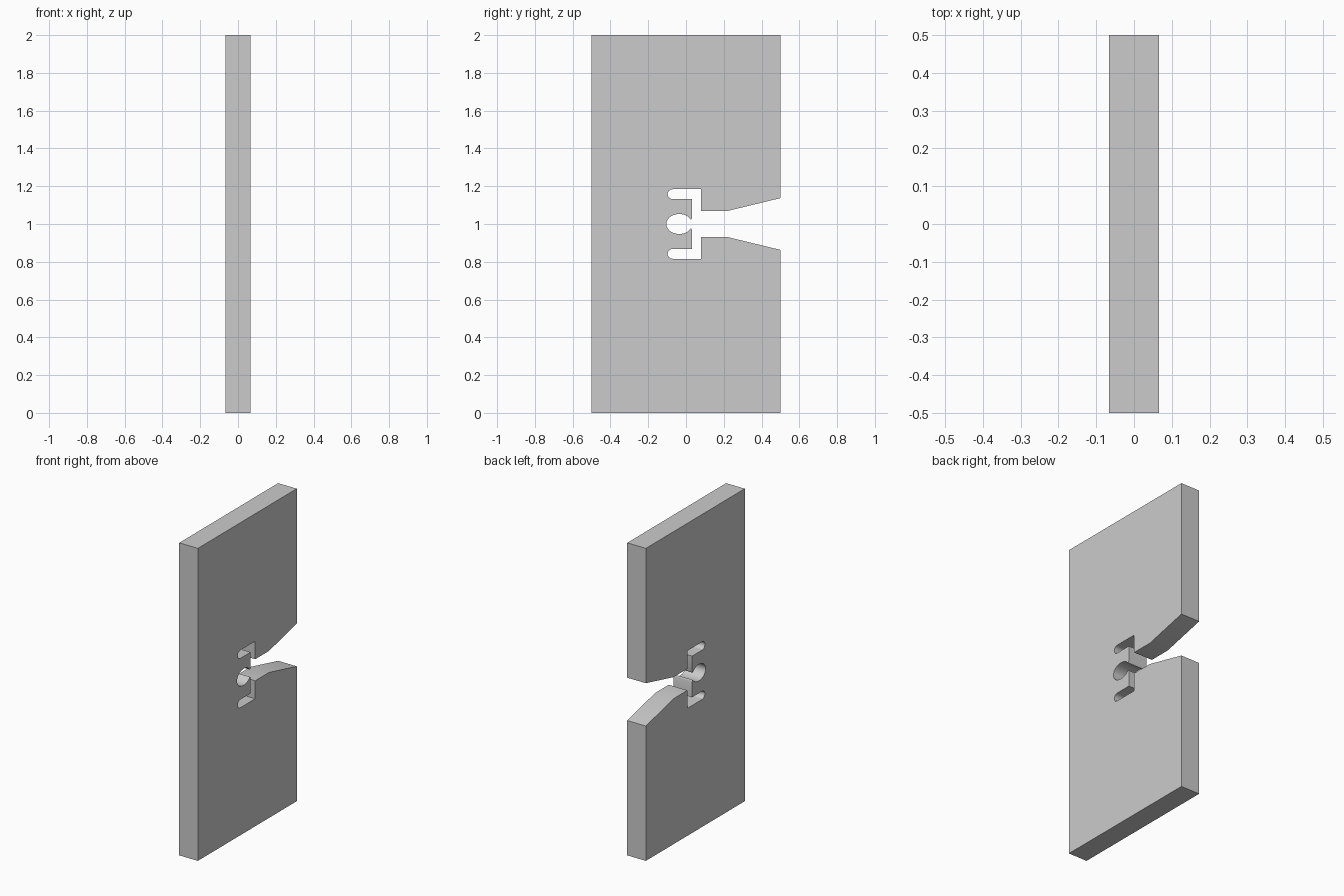
import bpy, bmesh
from math import sin, cos, pi, radians

if "Cube" in bpy.data.objects:
    bpy.data.objects.remove(bpy.data.objects["Cube"])

HALF_THICK = 0.066


def arc(cy, cz, ry, rz, a0, a1, n):
    """Points (y, z) along an elliptical arc, angles in degrees."""
    return [(cy + ry * cos(radians(a0 + (a1 - a0) * i / n)),
             cz + rz * sin(radians(a0 + (a1 - a0) * i / n))) for i in range(n + 1)]


# Upper half of the side profile, relative to the mid height
upper = [(-0.5, 1.0), (0.5, 1.0), (0.5, 0.137), (0.22, 0.069),   # plate and tapered mouth
         (0.08, 0.069), (0.08, 0.184)]                           # throat and step
upper += arc(-0.07, 0.158, 0.027, 0.026, 90, 270, 12)            # rounded side slot
upper += [(0.033, 0.132), (0.033, 0.036), (0.030, 0.027), (0.026, 0.023)]  # lip
upper += arc(-0.036, 0.0, 0.068, 0.053, 32, 180, 18)             # oval hole, upper half

# Mirror for the lower half, sharing the point on the centre line
lower = [(y, -z) for y, z in reversed(upper[:-1])]
profile = upper + lower

# Extrude the profile through the plate thickness
bm = bmesh.new()
face = bm.faces.new([bm.verts.new((-HALF_THICK, y, z + 1.0)) for y, z in profile])
ext = bmesh.ops.extrude_face_region(bm, geom=[face])
moved = [v for v in ext["geom"] if isinstance(v, bmesh.types.BMVert)]
bmesh.ops.translate(bm, verts=moved, vec=(2 * HALF_THICK, 0, 0))
bmesh.ops.recalc_face_normals(bm, faces=bm.faces)

mesh = bpy.data.meshes.new("slotted_plate")
bm.to_mesh(mesh)
bm.free()
plate = bpy.data.objects.new("slotted_plate", mesh)
bpy.context.collection.objects.link(plate)

# Smooth the rounded slots, keep the edges crisp
bpy.context.view_layer.objects.active = plate
plate.select_set(True)
bpy.ops.object.shade_smooth_by_angle(angle=radians(25))
